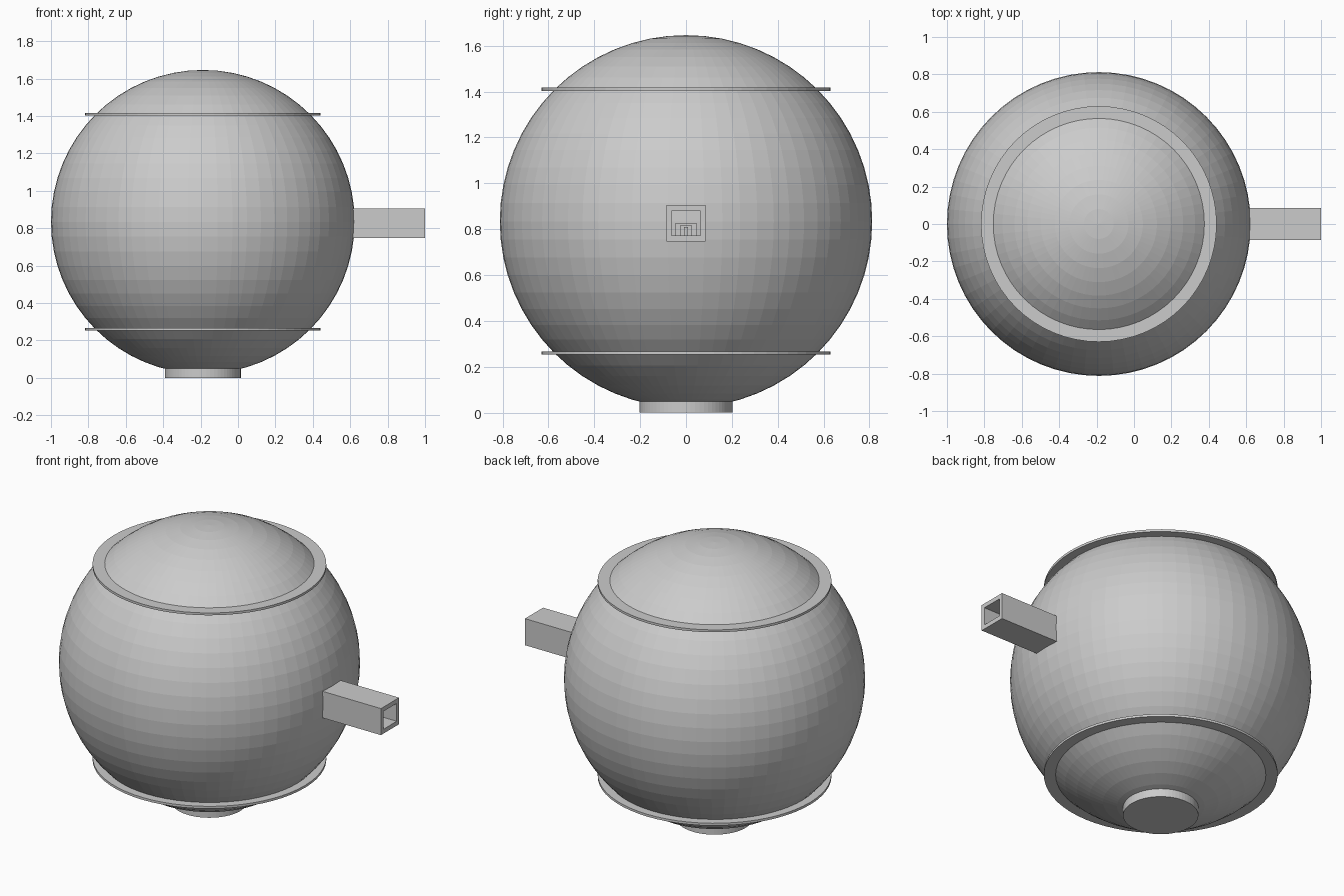
import bpy, bmesh, math

if "Cube" in bpy.data.objects:
    bpy.data.objects.remove(bpy.data.objects["Cube"])

CX, CZ, R = -0.188, 0.834, 0.812


def box(name, x0, x1, y, z0, z1):
    bpy.ops.mesh.primitive_cube_add(size=1, location=((x0 + x1) / 2, 0, (z0 + z1) / 2))
    ob = bpy.context.object
    ob.name = name
    ob.scale = (x1 - x0, 2 * y, z1 - z0)
    return ob


def lathe_ring(name, r_in, r_out, z0, z1, n=64):
    # rectangular section swept around the vertical axis
    bm = bmesh.new()
    loops = []
    for i in range(n):
        a = 2 * math.pi * i / n
        loops.append([bm.verts.new((CX + r * math.cos(a), r * math.sin(a), z))
                      for r, z in ((r_in, z0), (r_out, z0), (r_out, z1), (r_in, z1))])
    for i in range(n):
        p, q = loops[i], loops[(i + 1) % n]
        for k in range(4):
            m = (k + 1) % 4
            bm.faces.new((p[k], q[k], q[m], p[m]))
    bmesh.ops.recalc_face_normals(bm, faces=bm.faces)
    me = bpy.data.meshes.new(name)
    bm.to_mesh(me)
    bm.free()
    ob = bpy.data.objects.new(name, me)
    bpy.context.collection.objects.link(ob)


# round body, flat facets
bpy.ops.mesh.primitive_uv_sphere_add(segments=64, ring_count=32, radius=R, location=(CX, 0, CZ))
bpy.context.object.name = "round_body"

# base foot
bpy.ops.mesh.primitive_cylinder_add(vertices=64, radius=0.203, depth=0.07, location=(CX, 0, 0.035))
bpy.context.object.name = "base_foot"

# upper and lower flange rings
for name, z in (("upper_ring", 1.41), ("lower_ring", 0.26)):
    lathe_ring(name, 0.56, 0.63, z - 0.007, z + 0.007)

# hollow square spout: floor, roof and two side walls in one mesh
X0, X1 = 0.6, 1.0
outer = [(-0.085, 0.747), (0.085, 0.747), (0.085, 0.905), (-0.085, 0.905)]
inner = [(-0.063, 0.773), (0.063, 0.773), (0.063, 0.879), (-0.063, 0.879)]
bm = bmesh.new()
rows = [[bm.verts.new((x, y, z)) for y, z in prof]
        for x, prof in ((X0, outer), (X1, outer), (X1, inner), (X0, inner))]
for j in range(4):
    a, b = rows[j], rows[(j + 1) % 4]
    for i in range(4):
        k = (i + 1) % 4
        bm.faces.new((a[i], a[k], b[k], b[i]))
bmesh.ops.recalc_face_normals(bm, faces=bm.faces)
me = bpy.data.meshes.new("square_spout")
bm.to_mesh(me)
bm.free()
bpy.context.collection.objects.link(bpy.data.objects.new("square_spout", me))

# small nested steps deep inside the spout
for i, (y, top) in enumerate(((0.048, 0.825), (0.026, 0.817), (0.009, 0.81))):
    box("inner_step_%d" % (i + 1), 0.58, 0.64 + 0.02 * i, y, 0.773, top)
